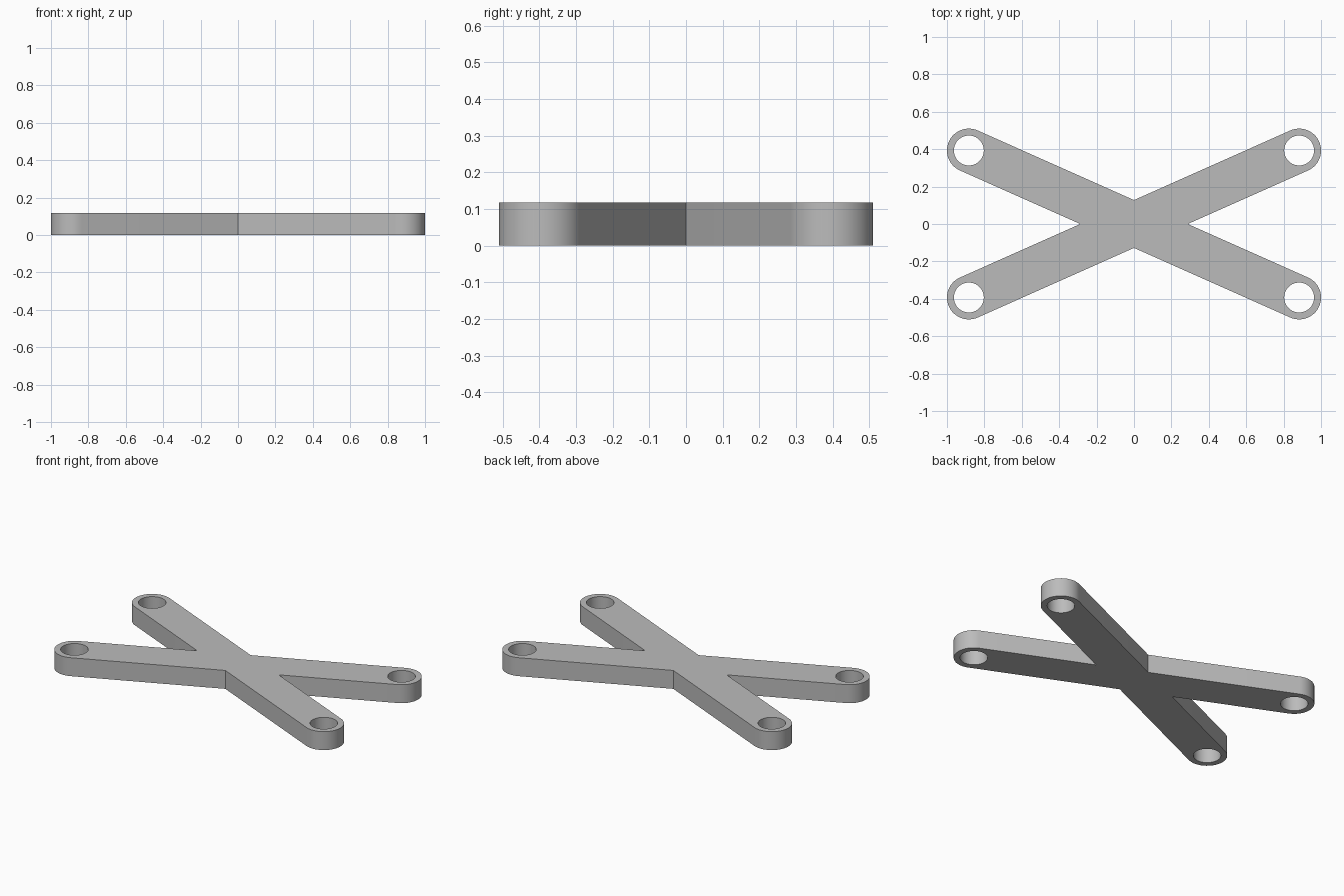
import bpy, bmesh
from math import atan2, cos, sin, pi, radians

if "Cube" in bpy.data.objects:
    bpy.data.objects.remove(bpy.data.objects["Cube"], do_unlink=True)

PIVOT_X, PIVOT_Y = 0.883, 0.393   # centre of each end hole
ARM_R, HOLE_R = 0.117, 0.08       # half width of an arm, hole radius
HEIGHT = 0.118
STEPS = 32
tilt = atan2(PIVOT_Y, PIVOT_X)


def arc(cx, cy, r, start, sweep, n):
    return [(cx + r * cos(start + sweep * i / n), cy + r * sin(start + sweep * i / n))
            for i in range(n + 1)]


def add_loop(curve, points):
    spline = curve.splines.new('POLY')
    spline.points.add(len(points) - 1)
    for p, (x, y) in zip(spline.points, points):
        p.co = (x, y, 0, 1)
    spline.use_cyclic_u = True


# Cross outline: round arm ends joined at four inner corners, with a hole per arm
profile = bpy.data.curves.new("cross_profile", 'CURVE')
profile.dimensions = '2D'
profile.fill_mode = 'BOTH'
profile.extrude = HEIGHT / 2
side, front = ARM_R / sin(tilt), ARM_R / cos(tilt)
arms = [(1, 1, tilt, (0, front)), (-1, 1, pi - tilt, (-side, 0)),
        (-1, -1, pi + tilt, (0, -front)), (1, -1, -tilt, (side, 0))]
outline = []
for sx, sy, angle, corner in arms:
    cx, cy = sx * PIVOT_X, sy * PIVOT_Y
    outline += arc(cx, cy, ARM_R, angle - pi / 2, pi, STEPS) + [corner]
    add_loop(profile, arc(cx, cy, HOLE_R, 0, 2 * pi, 2 * STEPS)[:-1])
add_loop(profile, outline)

# Turn the extruded profile into one closed mesh
helper = bpy.data.objects.new("profile_helper", profile)
bpy.context.collection.objects.link(helper)
bpy.context.view_layer.update()
evaluated = helper.evaluated_get(bpy.context.evaluated_depsgraph_get())
mesh = bpy.data.meshes.new_from_object(evaluated)
bpy.data.objects.remove(helper, do_unlink=True)

bm = bmesh.new()
bm.from_mesh(mesh)
bmesh.ops.remove_doubles(bm, verts=bm.verts, dist=0.0005)
bmesh.ops.translate(bm, verts=bm.verts, vec=(0, 0, HEIGHT / 2))
bmesh.ops.dissolve_limit(bm, angle_limit=radians(0.5), verts=bm.verts, edges=bm.edges)
bmesh.ops.recalc_face_normals(bm, faces=bm.faces)
bm.to_mesh(mesh)
bm.free()

# Plain grey finish
grey = bpy.data.materials.new("light_grey")
grey.use_nodes = True
colour = (0.5, 0.5, 0.5, 1)
grey.diffuse_color = colour
grey.node_tree.nodes["Principled BSDF"].inputs["Base Color"].default_value = colour
mesh.materials.clear()
mesh.materials.append(grey)

bracket = bpy.data.objects.new("cross_bracket", mesh)
bpy.context.collection.objects.link(bracket)
bpy.ops.object.select_all(action='DESELECT')
bracket.select_set(True)
bpy.context.view_layer.objects.active = bracket
bpy.ops.object.shade_smooth_by_angle(angle=radians(30))
